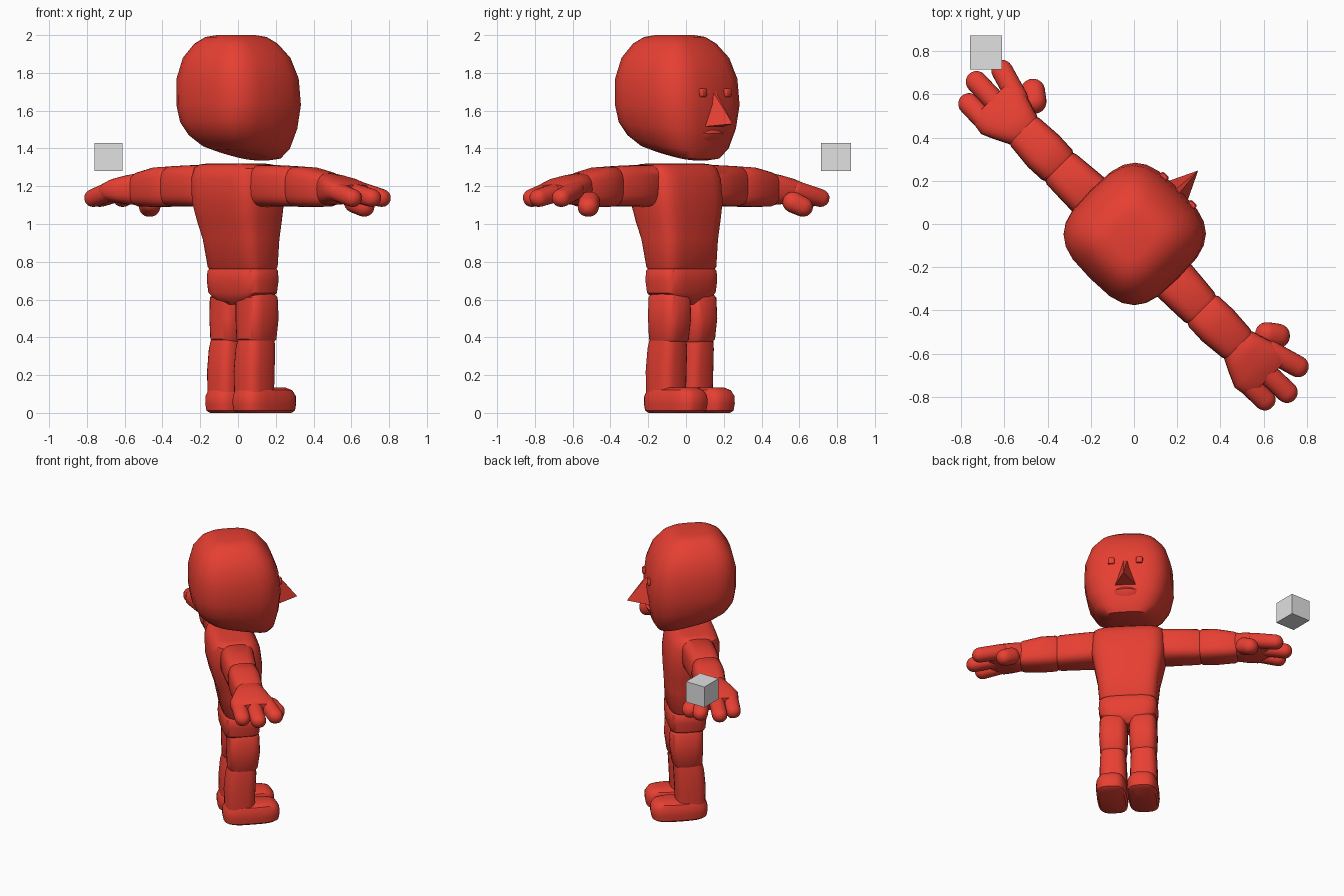
import bpy, bmesh, math
from mathutils import Matrix, Vector

SEG = 24
# Figure frame: x = side, y = forward, turned on the spot by -45 degrees
FIGURE = Matrix.Rotation(math.radians(-45), 4, 'Z') @ Matrix.Translation((0.035, 0, 0))


def material(name, rgb):
    m = bpy.data.materials.new(name)
    m.diffuse_color = (*rgb, 1)
    return m


RED = material("red", (0.80, 0.05, 0.032))
GREY = material("light grey", (0.75, 0.75, 0.75))


def finish(name, bm, mat, matrix=Matrix()):
    bm.transform(matrix)
    bmesh.ops.recalc_face_normals(bm, faces=bm.faces)
    mesh = bpy.data.meshes.new(name)
    bm.to_mesh(mesh)
    bm.free()
    mesh.materials.append(mat)
    ob = bpy.data.objects.new(name, mesh)
    bpy.context.collection.objects.link(ob)
    bpy.context.view_layer.objects.active = ob
    ob.select_set(True)
    bpy.ops.object.shade_smooth_by_angle(angle=math.radians(38))
    ob.select_set(False)
    return ob


def loft(name, rings, axis='Z', n=3.2, local=Matrix()):
    """Skin rounded-square rings: (position, centre a, centre b, half a, half b, tilt)."""
    bm = bmesh.new()
    loops = []
    for pos, ca, cb, ha, hb, *tilt in rings:
        loop = []
        for i in range(SEG):
            t = 2 * math.pi * i / SEG
            c, s = math.cos(t), math.sin(t)
            a = ca + ha * math.copysign(abs(c) ** (2 / n), c)
            b = cb + hb * math.copysign(abs(s) ** (2 / n), s)
            w = pos - (tilt[0] * b if tilt else 0)
            loop.append(bm.verts.new((a, b, w) if axis == 'Z' else (w, a, b)))
        loops.append(loop)
    for l0, l1 in zip(loops, loops[1:]):
        for i in range(SEG):
            j = (i + 1) % SEG
            bm.faces.new((l0[i], l0[j], l1[j], l1[i]))
    bm.faces.new(loops[0])
    bm.faces.new(loops[-1])
    return finish(name, bm, RED, FIGURE @ local)


def capsule(name, p, q, r, local):
    """Round-ended finger from p to q."""
    p, q = Vector(p), Vector(q)
    d = q - p
    length = d.length
    rings = []
    for k in range(6):
        a = math.radians(-85 + 17 * k)
        rings.append((r * math.sin(a), 0, 0, r * math.cos(a), r * math.cos(a)))
    rings += [(length - w, 0, 0, h, h * 0.95) for w, _, _, h, _ in reversed(rings)]
    place = Matrix.Translation(p) @ d.to_track_quat('Z', 'Y').to_matrix().to_4x4()
    loft(name, rings, 'Z', 2.2, local @ place)


# Head, with the underside sloping down to the chin
loft("head", [
    (1.366, 0, 0.0, 0.11, 0.15, 0.2),
    (1.382, 0, -0.01, 0.165, 0.205, 0.2),
    (1.43, 0, -0.025, 0.222, 0.248, 0.18),
    (1.52, 0, -0.03, 0.267, 0.278, 0.08),
    (1.63, 0, -0.03, 0.288, 0.291),
    (1.77, 0, -0.038, 0.284, 0.284),
    (1.88, 0, -0.045, 0.25, 0.25),
    (1.955, 0, -0.05, 0.192, 0.195),
    (1.99, 0, -0.05, 0.14, 0.145),
    (2.0, 0, -0.05, 0.09, 0.09)], n=3.2)

# Nose wedge
bm = bmesh.new()
top_l, top_r, left, right, tip, back = [bm.verts.new(c) for c in (
    (-0.012, 0.25, 1.70), (0.012, 0.25, 1.70), (-0.072, 0.235, 1.515),
    (0.072, 0.235, 1.515), (0, 0.385, 1.53), (0, 0.19, 1.56))]
for f in ((top_l, left, tip), (top_l, tip, top_r), (top_r, tip, right), (left, right, tip),
          (top_l, back, left), (top_l, top_r, back), (top_r, right, back), (left, back, right)):
    bm.faces.new(f)
finish("nose", bm, RED, FIGURE)

# Eyes and soft mouth bump
for s in (-1, 1):
    x = s * 0.092
    loft("eye", [(1.673, x, 0.248, 0.017, 0.015), (1.68, x, 0.248, 0.022, 0.02),
                 (1.71, x, 0.248, 0.022, 0.02), (1.717, x, 0.248, 0.017, 0.015)], n=4)
loft("mouth", [(1.43, 0, 0.2, 0.05, 0.025), (1.455, 0, 0.21, 0.085, 0.04),
               (1.48, 0, 0.215, 0.09, 0.045), (1.51, 0, 0.21, 0.05, 0.03)], n=2)

# Torso and hips
loft("torso", [
    (0.762, 0, 0, 0.184, 0.112), (0.772, 0, 0, 0.19, 0.12),
    (0.92, 0, -0.012, 0.203, 0.138), (1.02, 0, -0.025, 0.222, 0.157),
    (1.12, 0, -0.035, 0.24, 0.17), (1.24, 0, -0.045, 0.24, 0.165),
    (1.295, 0, -0.05, 0.232, 0.14), (1.315, 0, -0.05, 0.21, 0.11),
    (1.32, 0, -0.05, 0.17, 0.08)], n=4)
loft("hips", [
    (0.575, 0, 0, 0.06, 0.08), (0.60, 0, 0, 0.14, 0.105),
    (0.635, 0, 0, 0.184, 0.12), (0.70, 0, 0, 0.194, 0.125),
    (0.752, 0, 0, 0.191, 0.122), (0.764, 0, 0, 0.182, 0.112)], n=4)

for s in (-1, 1):
    side = Matrix.Diagonal((s, 1, 1, 1))
    # Leg and foot
    loft("thigh", [(0.375, 0.098, 0.005, 0.078, 0.085), (0.39, 0.098, 0.005, 0.087, 0.098),
                   (0.50, 0.098, 0.01, 0.092, 0.108), (0.61, 0.097, 0.008, 0.09, 0.105),
                   (0.64, 0.097, 0.008, 0.07, 0.08)], local=side)
    loft("shin", [(0.11, 0.1, -0.014, 0.088, 0.097), (0.22, 0.1, -0.014, 0.09, 0.1),
                  (0.34, 0.1, -0.005, 0.086, 0.098), (0.385, 0.1, 0, 0.08, 0.092)], local=side)
    loft("foot", [(0, 0.102, 0.06, 0.085, 0.16), (0.012, 0.102, 0.06, 0.098, 0.18),
                  (0.05, 0.102, 0.06, 0.102, 0.187), (0.09, 0.102, 0.06, 0.1, 0.185),
                  (0.12, 0.102, 0.057, 0.088, 0.168), (0.134, 0.102, 0.055, 0.06, 0.135)],
         n=3.3, local=side)
    # Arm
    loft("upper_arm", [(0.18, -0.05, 1.2, 0.10, 0.10), (0.20, -0.05, 1.202, 0.112, 0.112),
                       (0.34, -0.055, 1.202, 0.105, 0.109), (0.45, -0.058, 1.2, 0.098, 0.107),
                       (0.475, -0.058, 1.198, 0.088, 0.098)], 'X', local=side)
    loft("forearm", [(0.46, -0.058, 1.198, 0.088, 0.096), (0.48, -0.058, 1.198, 0.099, 0.107),
                     (0.57, -0.058, 1.195, 0.103, 0.106), (0.69, -0.056, 1.184, 0.093, 0.092),
                     (0.71, -0.056, 1.184, 0.085, 0.082)], 'X', local=side)
    # Hand with three fingers and a thumb
    loft("palm", [(0.69, -0.056, 1.184, 0.085, 0.076), (0.71, -0.056, 1.184, 0.094, 0.085),
                  (0.77, -0.062, 1.181, 0.118, 0.078), (0.83, -0.066, 1.178, 0.14, 0.066),
                  (0.88, -0.06, 1.172, 0.138, 0.053), (0.91, -0.058, 1.167, 0.12, 0.04)],
         'X', n=2.8, local=side)
    for base_y, tip_x, tip_y in ((-0.15, 0.968, -0.147), (-0.056, 1.016, -0.05), (0.03, 0.968, 0.07)):
        capsule("finger", (0.83, base_y, 1.178), (tip_x, tip_y, 1.138), 0.05, side)
    capsule("thumb", (0.762, 0.075, 1.115), (0.802, 0.105, 1.092), 0.056, side)

# Loose block beside the hand
bm = bmesh.new()
bmesh.ops.create_cube(bm, size=1)
finish("block", bm, GREY, Matrix.Translation((-0.685, 0.794, 1.355))
       @ Matrix.Diagonal((0.147, 0.159, 0.147, 1)))
